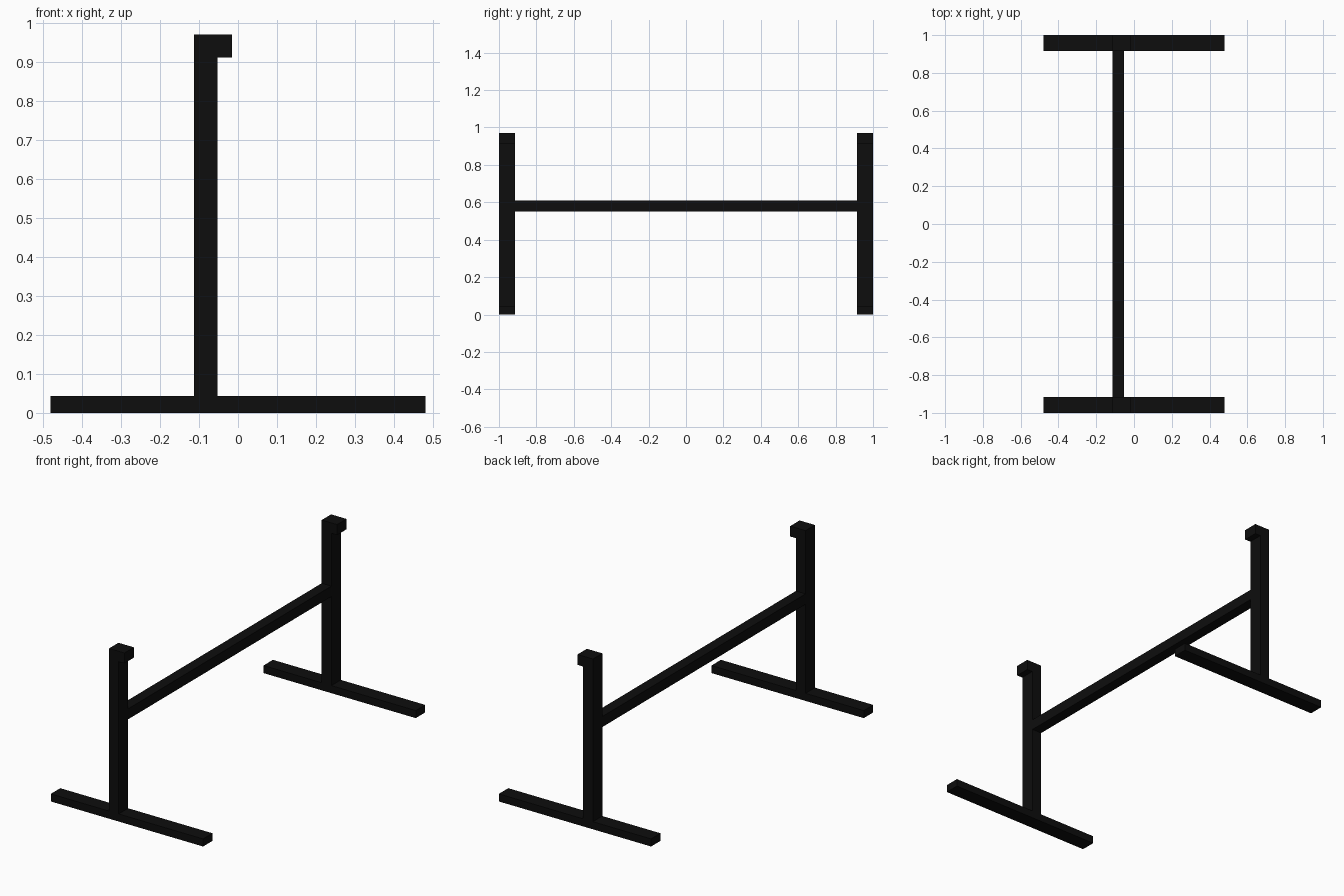
import bpy
import bmesh

if "Cube" in bpy.data.objects:
    bpy.data.objects.remove(bpy.data.objects["Cube"])

black = bpy.data.materials.new("black_metal")
black.diffuse_color = (0.004, 0.004, 0.004, 1)
black.use_nodes = True
black.node_tree.nodes["Principled BSDF"].inputs["Base Color"].default_value = black.diffuse_color

POST_L, POST_R = -0.113, -0.052   # post sides in x
FOOT_TOP = 0.043
Y_IN, Y_OUT = 0.915, 1.0          # thickness of each end frame


def extrude_profile(name, profile, y0, y1):
    """Extrude a closed x-z outline from y0 to y1."""
    bm = bmesh.new()
    face = bm.faces.new([bm.verts.new((x, y0, z)) for x, z in profile])
    out = bmesh.ops.extrude_face_region(bm, geom=[face])
    verts = [g for g in out["geom"] if isinstance(g, bmesh.types.BMVert)]
    bmesh.ops.translate(bm, verts=verts, vec=(0, y1 - y0, 0))
    bmesh.ops.recalc_face_normals(bm, faces=bm.faces)
    mesh = bpy.data.meshes.new(name)
    bm.to_mesh(mesh)
    bm.free()
    mesh.materials.append(black)
    obj = bpy.data.objects.new(name, mesh)
    bpy.context.collection.objects.link(obj)
    return obj


def rect(x0, x1, z0, z1):
    return [(x0, z0), (x1, z0), (x1, z1), (x0, z1)]


# Upright with a short lip at the top
post_profile = [(POST_L, FOOT_TOP), (POST_R, FOOT_TOP), (POST_R, 0.911),
                (-0.016, 0.911), (-0.016, 0.97), (POST_L, 0.97)]

# End frames: a foot and an upright at each end
for side, y0, y1 in (("front", -Y_OUT, -Y_IN), ("back", Y_IN, Y_OUT)):
    extrude_profile(side + "_foot", rect(-0.48, 0.48, 0, FOOT_TOP), y0, y1)
    extrude_profile(side + "_post", post_profile, y0, y1)

# Long rail joining the two uprights
extrude_profile("crossbar", rect(POST_L, POST_R, 0.55, 0.61), -Y_IN, Y_IN)
